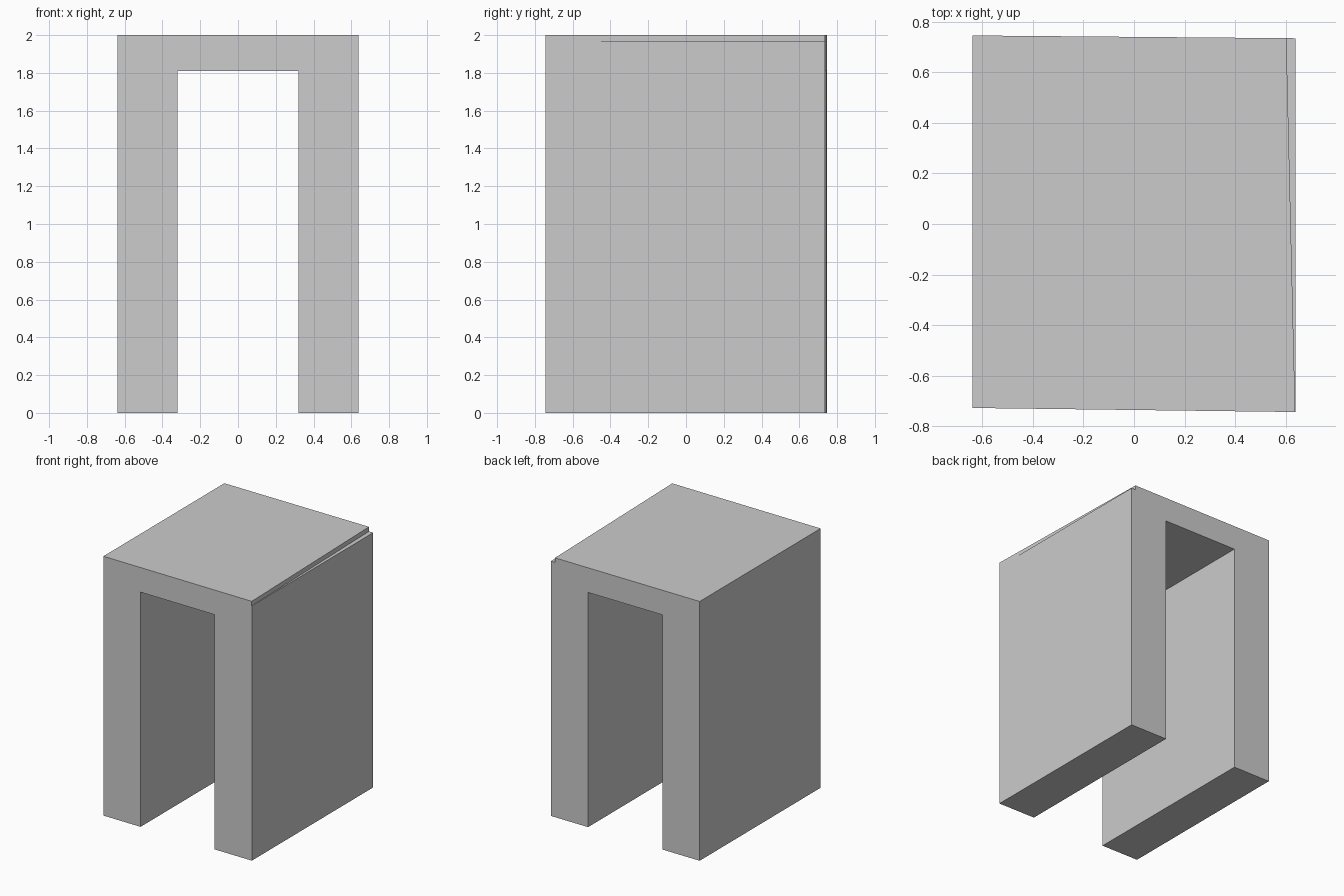
import bpy, bmesh

if "Cube" in bpy.data.objects:
    bpy.data.objects.remove(bpy.data.objects["Cube"])

HW, HO = 0.639, 0.319       # half width, half opening
OPEN_TOP, LEDGE = 1.81, 1.965


def lerp(a, b, t):
    return a + (b - a) * t


def section(bm, notch_x, y_left, y_right):
    """One end outline of the arch, slightly skewed in y, with the ledge step."""
    outline = [(-HW, 0), (-HO, 0), (-HO, OPEN_TOP), (HO, OPEN_TOP), (HO, 0), (HW, 0),
               (HW, LEDGE), (notch_x, LEDGE), (notch_x, 2), (-HW, 2)]
    return [bm.verts.new((x, lerp(y_left, y_right, (x + HW) / (2 * HW)), z))
            for x, z in outline]


# Square arch: tapered ledge along the upper right edge, widest at the back
bm = bmesh.new()
front = section(bm, HW - 0.001, -0.728, -0.744)
back = section(bm, 0.603, 0.746, 0.735)
bm.faces.new(front)
bm.faces.new(back[::-1])
n = len(front)
for i in range(n):
    j = (i + 1) % n
    bm.faces.new((front[i], back[i], back[j], front[j]))
bmesh.ops.recalc_face_normals(bm, faces=bm.faces)

mesh = bpy.data.meshes.new("square_arch")
bm.to_mesh(mesh)
bm.free()
arch = bpy.data.objects.new("square_arch", mesh)
bpy.context.collection.objects.link(arch)
